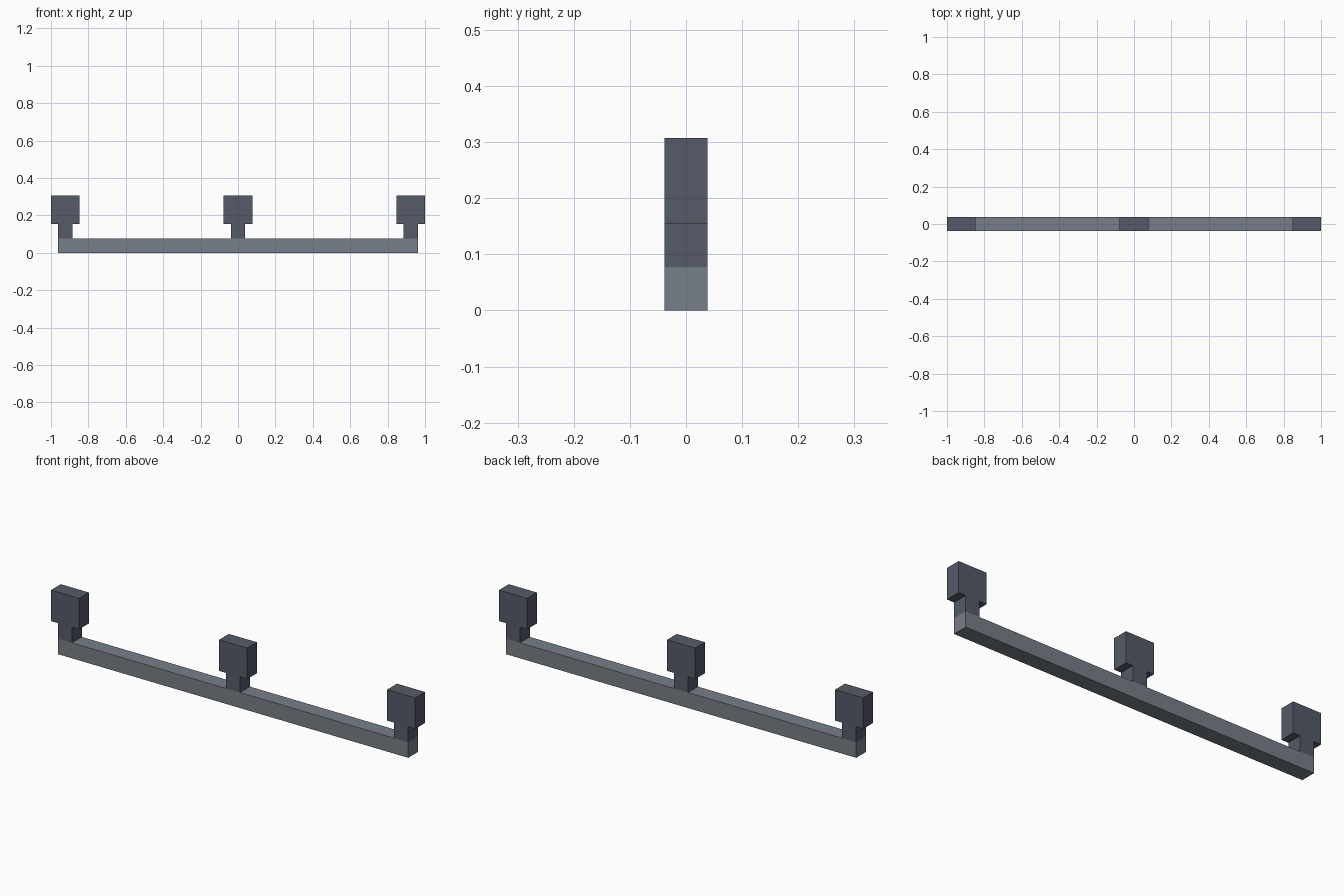
import bpy
import bmesh

cube = bpy.data.objects.get("Cube")
if cube:
    bpy.data.objects.remove(cube, do_unlink=True)

U = 1 / 13          # module: rail thickness and depth
HALF = U / 2


def make_material(name, rgb):
    mat = bpy.data.materials.new(name)
    mat.use_nodes = True
    mat.diffuse_color = (*rgb, 1)
    mat.node_tree.nodes["Principled BSDF"].inputs["Base Color"].default_value = (*rgb, 1)
    return mat


def extrude_profile(name, profile, x, mat):
    """Extrude a front (x, z) outline through the full depth."""
    bm = bmesh.new()
    face = bm.faces.new([bm.verts.new((px, -HALF, pz)) for px, pz in profile])
    ext = bmesh.ops.extrude_face_region(bm, geom=[face])
    verts = [g for g in ext["geom"] if isinstance(g, bmesh.types.BMVert)]
    bmesh.ops.translate(bm, verts=verts, vec=(0, U, 0))
    bmesh.ops.recalc_face_normals(bm, faces=bm.faces)
    mesh = bpy.data.meshes.new(name)
    bm.to_mesh(mesh)
    bm.free()
    mesh.materials.append(mat)
    obj = bpy.data.objects.new(name, mesh)
    obj.location.x = x
    bpy.context.collection.objects.link(obj)
    return obj


rail_grey = make_material("rail grey", (0.187, 0.212, 0.246))
post_grey = make_material("dark slate", (0.089, 0.105, 0.136))

# Long base rail
end = 12.5 * U
extrude_profile("base_rail", [(-end, 0), (end, 0), (end, U), (-end, U)], 0, rail_grey)

# Three posts: narrow neck with a square head
right_side = [(HALF, U), (HALF, 2 * U), (U, 2 * U), (U, 4 * U)]
post_outline = right_side + [(-x, z) for x, z in reversed(right_side)]
for name, x in (("right_post", -12 * U), ("middle_post", 0), ("left_post", 12 * U)):
    extrude_profile(name, post_outline, x, post_grey)
